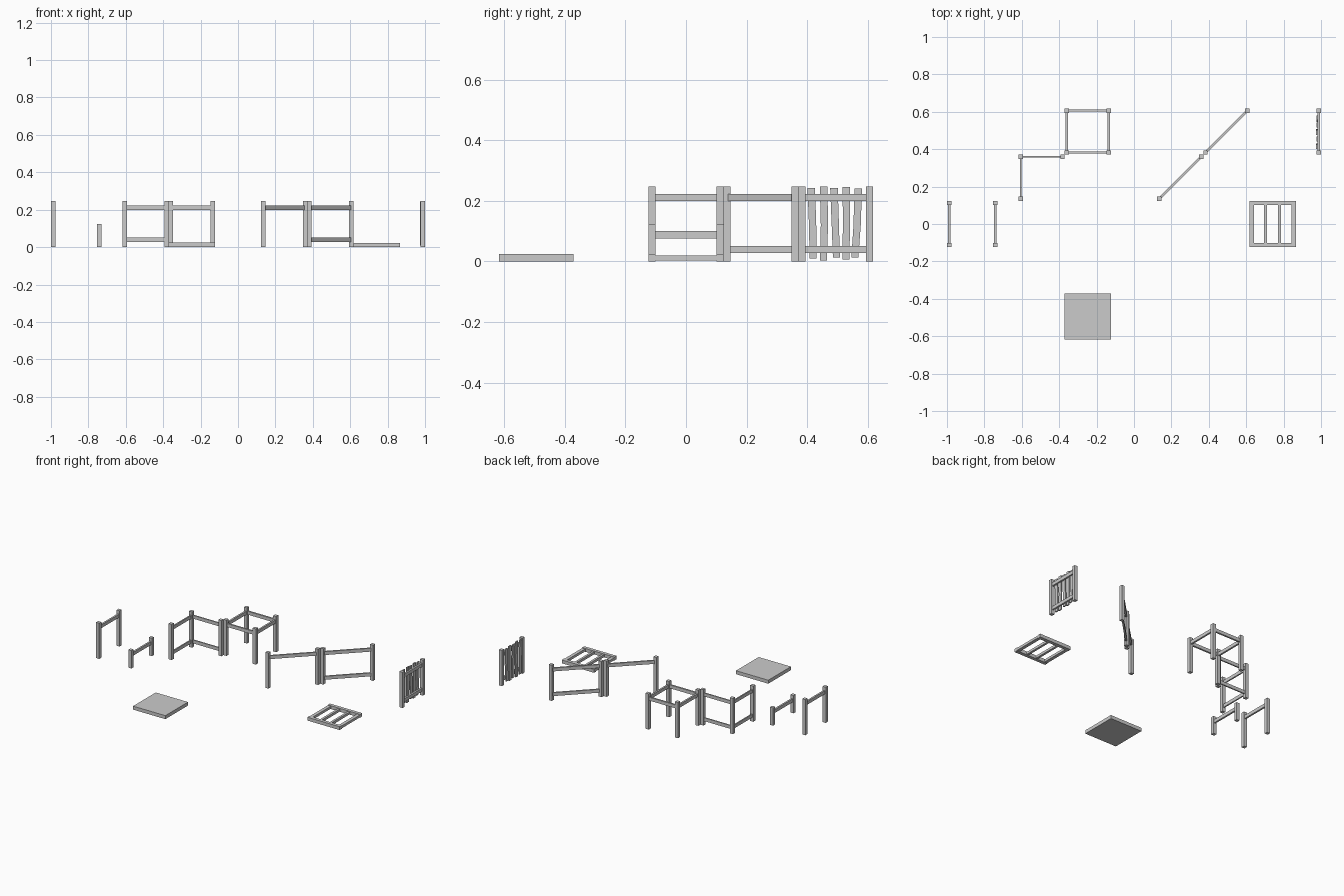
import bpy, bmesh, math
from mathutils import Vector

if "Cube" in bpy.data.objects:
    bpy.data.objects.remove(bpy.data.objects["Cube"])

P = 2 / 8.09375        # tile size
W = P * 1.5 / 16       # post width
H = P                  # post height
D = P / 2 - W / 2      # post offset from tile centre
TOP, LOW = 0.2105, 0.0395   # rail heights


def make(name, bm):
    me = bpy.data.meshes.new(name)
    bmesh.ops.recalc_face_normals(bm, faces=bm.faces)
    bm.to_mesh(me)
    bm.free()
    ob = bpy.data.objects.new(name, me)
    bpy.context.collection.objects.link(ob)
    return ob


def box(name, loc, size, angle=0):
    bm = bmesh.new()
    bmesh.ops.create_cube(bm, size=1)
    bmesh.ops.scale(bm, vec=size, verts=bm.verts)
    ob = make(name, bm)
    ob.location = loc
    ob.rotation_euler.z = angle
    return ob


def post(name, p, h=H):
    box(name + "_post", (p[0], p[1], h / 2), (W, W, h))


def rail(name, a, b, z, t=0.012):
    # horizontal rail running between two post centres
    a, b = Vector(a), Vector(b)
    d = b - a
    m = (a + b) / 2
    trim = W * max(abs(d.normalized().x), abs(d.normalized().y))
    box(name + "_rail", (m.x, m.y, z), (d.length - trim, t, W), math.atan2(d.y, d.x))


def fence(name, points, edges, heights, h=H, t=0.012):
    for p in points:
        post(name, p, h)
    for i, j in edges:
        for z in heights:
            rail(name, points[i], points[j], z, t)


def tile(cx, cy, *corners):
    return [(cx * P + sx * D, cy * P + sy * D) for sx, sy in corners]


# tall and short hurdles on the left
fence("tall_hurdle", tile(-4, 0, (0, -1), (0, 1)), [(0, 1)], [TOP])
fence("short_hurdle", tile(-3, 0, (0, -1), (0, 1)), [(0, 1)], [0.088], h=H / 2)

# corner fence
fence("corner_fence", tile(-2, 1, (-1, -1), (-1, 1), (1, 1)),
      [(0, 1), (1, 2)], [LOW, TOP], t=0.009)

# square table frame
fence("square_frame", tile(-1, 2, (-1, -1), (1, -1), (1, 1), (-1, 1)),
      [(0, 1), (1, 2), (2, 3), (3, 0)], [TOP])

# diagonal fences
fence("diagonal_hurdle", tile(1, 1, (-1, -1), (1, 1)), [(0, 1)], [TOP])
fence("diagonal_fence", tile(2, 2, (-1, -1), (1, 1)), [(0, 1)], [LOW, TOP])

# flat slab
box("slab", (-P, -2 * P, W / 2 + 0.0005), (P, P, W + 0.001))

# flat barred hatch
for s in (-1, 1):
    box("hatch_end", (3 * P, s * D, W / 2), (P, W, W))
for i in range(4):
    w = W if i in (0, 3) else 0.0155
    box("hatch_bar", (3 * P - D + i * 2 * D / 3, 0, 0.0115), (w, 2 * D - W, 0.017))

# picket fence
fence("picket_fence", tile(4, 2, (0, -1), (0, 1)), [(0, 1)], [LOW, TOP])


def picket(levels, x):
    # board outline from (y, z) of the left edge at each level
    bm = bmesh.new()
    rings = []
    for y, w, z in levels:
        rings.append([bm.verts.new((x + dx, y + dy, z)) for dx, dy in
                      ((0, 0), (0.008, 0), (0.008, w), (0, w))])
    for a, b in zip(rings, rings[1:]):
        for k in range(4):
            n = (k + 1) % 4
            bm.faces.new((a[k], a[n], b[n], b[k]))
    bm.faces.new(rings[0])
    bm.faces.new(rings[-1])
    make("picket", bm)


# bottom y, middle y, top y, bottom z, top z, inset
for yb, ym, yt, zb, zt, dx in ((0.408, 0.406, 0.401, 0.009, 0.243, 0),
                               (0.442, 0.445, 0.442, 0.003, 0.247, 0.002),
                               (0.485, 0.481, 0.476, 0.013, 0.242, 0),
                               (0.516, 0.518, 0.517, 0.006, 0.246, 0.001),
                               (0.546, 0.553, 0.556, 0.013, 0.240, 0.002)):
    picket([(yb, 0.023, zb), (ym, 0.024, 0.12), (yt, 0.025, zt)], 4 * P - 0.0145 + dx)
